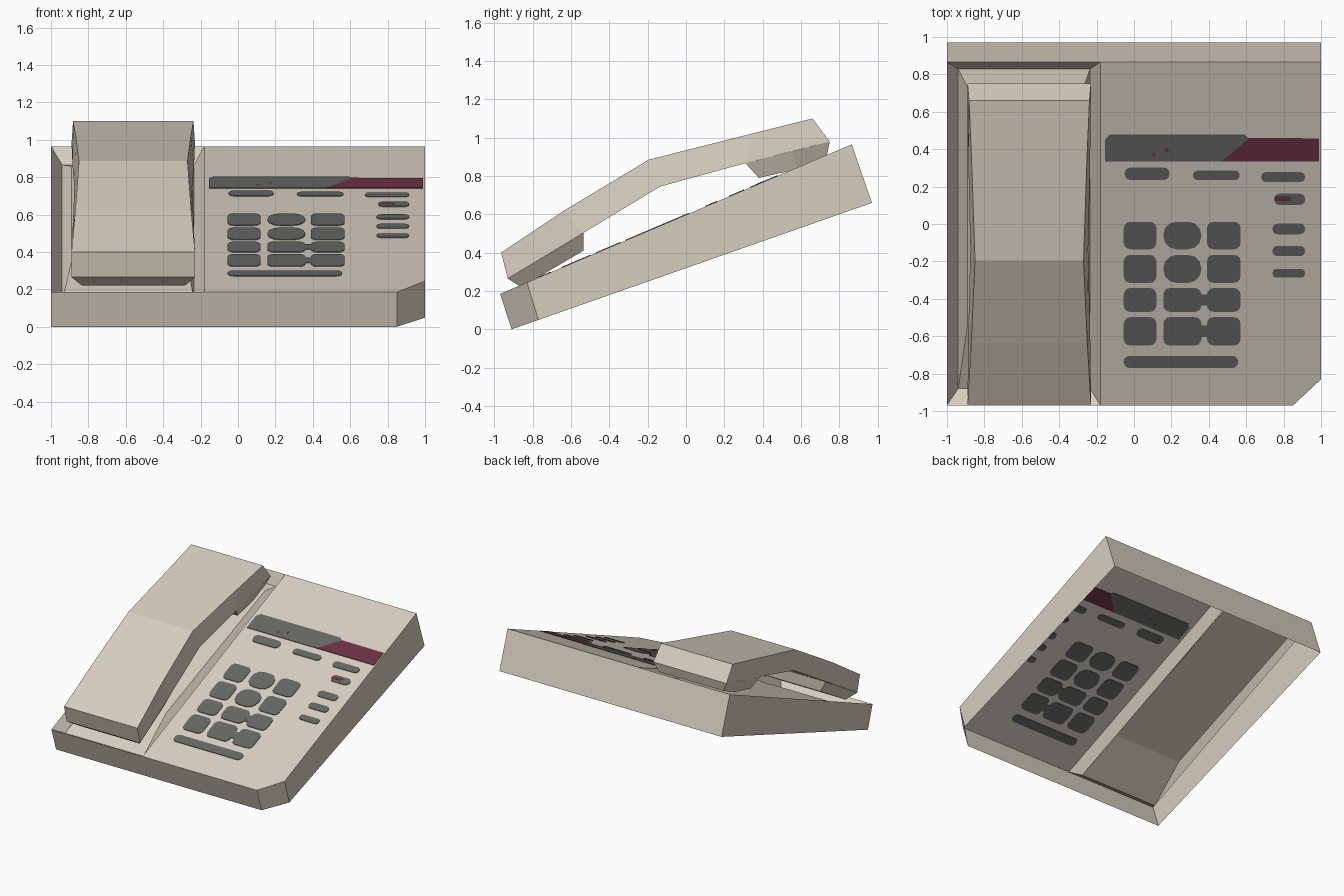
import bpy, bmesh, math

if "Cube" in bpy.data.objects:
    bpy.data.objects.remove(bpy.data.objects["Cube"])


def material(name, rgb):
    m = bpy.data.materials.new(name)
    m.diffuse_color = (*rgb, 1)
    m.use_nodes = True
    m.node_tree.nodes["Principled BSDF"].inputs["Base Color"].default_value = m.diffuse_color
    return m


CASE = material("warm_beige", (0.67, 0.62, 0.52))
PANEL = material("panel_beige", (0.68, 0.62, 0.54))
GREY = material("key_grey", (0.13, 0.135, 0.125))
RED = material("burgundy", (0.15, 0.03, 0.06))


def build(name, verts, faces, mats, rule=None, recalc=True):
    bm = bmesh.new()
    vs = [bm.verts.new(v) for v in verts]
    for i, f in enumerate(faces):
        face = bm.faces.new([vs[k] for k in f])
        if rule:
            face.material_index = rule(i)
    if recalc:
        bmesh.ops.recalc_face_normals(bm, faces=bm.faces[:])
    me = bpy.data.meshes.new(name)
    bm.to_mesh(me)
    bm.free()
    for m in mats:
        me.materials.append(m)
    ob = bpy.data.objects.new(name, me)
    bpy.context.collection.objects.link(ob)
    return ob


SLOPE = 0.78 / 1.835


def top_z(y):
    return 0.185 + (y + 0.97) * SLOPE


# Control panel: the sloped top right of the cradle, clipped front corner
outline = [(-0.18, -0.97), (0.85, -0.97), (1, -0.83), (1, 0.865), (-0.18, 0.865)]
build("control_panel", [(x, y, top_z(y)) for x, y in outline],
      [range(5)], [PANEL], recalc=False)

# Outer walls, open underneath
rim = [(-1, -0.97, -0.91), (0.85, -0.97, -0.91), (1, -0.83, -0.77),
       (1, 0.865, 0.97), (-1, 0.865, 0.97)]
verts = [(x, yb, 0.351 * (yb + 0.91)) for x, _, yb in rim]
verts += [(x, y, top_z(y)) for x, y, _ in rim]
build("outer_walls", verts,
      [(i, (i + 1) % 5, (i + 1) % 5 + 5, i + 5) for i in range(5)], [CASE], recalc=False)

# Cradle: rim drops to a shallow moat, then rises to a raised rest
rings = [(-1, -0.18, -0.97, 0.865, 0, 0),
         (-0.94, -0.235, -0.88, 0.83, 0.085, 0.085),
         (-0.89, -0.27, -0.54, 0.73, 0.02, 0.05)]
verts = []
for x0, x1, y0, y1, d0, d1 in rings:
    verts += [(x0, y0, top_z(y0) - d0), (x1, y0, top_z(y0) - d0),
              (x1, y1, top_z(y1) - d1), (x0, y1, top_z(y1) - d1)]
faces = [(r + i, r + (i + 1) % 4, r + 4 + (i + 1) % 4, r + 4 + i)
         for r in (0, 4) for i in range(4)]
build("handset_cradle", verts, faces + [(8, 9, 10, 11)], [CASE], recalc=False)


# Handset parts: lofts of (top y, z, half width, bottom y, z, half width)
def loft(name, stations, cx=-0.56):
    verts, faces = [], []
    for yt, zt, ht, yb, zb, hb in stations:
        verts += [(cx - ht, yt, zt), (cx + ht, yt, zt), (cx + hb, yb, zb), (cx - hb, yb, zb)]
    for s in range(0, 4 * len(stations) - 4, 4):
        faces += [(s + i, s + (i + 1) % 4, s + 4 + (i + 1) % 4, s + 4 + i) for i in range(4)]
    n = len(verts)
    faces += [(0, 1, 2, 3), (n - 4, n - 3, n - 2, n - 1)]
    return build(name, verts, faces, [CASE])


loft("handset_body", [
    (-0.965, 0.40, 0.33, -0.93, 0.265, 0.33),
    (-0.635, 0.62, 0.31, -0.54, 0.50, 0.325),
    (-0.195, 0.885, 0.29, -0.135, 0.745, 0.315),
    (0.34, 1.02, 0.308, 0.31, 0.867, 0.325),
    (0.66, 1.10, 0.322, 0.75, 0.98, 0.33)])
loft("mouthpiece", [
    (-0.93, 0.265, 0.33, -0.86, 0.22, 0.275),
    (-0.535, 0.502, 0.325, -0.535, 0.41, 0.275)])
loft("earpiece", [
    (0.31, 0.867, 0.325, 0.38, 0.79, 0.29),
    (0.55, 0.928, 0.327, 0.58, 0.835, 0.29),
    (0.75, 0.98, 0.33, 0.735, 0.905, 0.29)])


# Thin inlaid plates, flush through the panel so they show on both sides
def plate(name, pts, mat, h=0.004):
    n = len(pts)
    verts = [(x, y, top_z(y) + s * h) for s in (-1, 1) for x, y in pts]
    faces = [range(n), range(n, 2 * n)]
    faces += [(i, (i + 1) % n, n + (i + 1) % n, n + i) for i in range(n)]
    return build(name, verts, faces, [mat])


def rounded(x0, x1, y0, y1, r):
    pts = []
    for k, (cx, cy) in enumerate([(x1 - r, y1 - r), (x0 + r, y1 - r),
                                  (x0 + r, y0 + r), (x1 - r, y0 + r)]):
        for j in range(4):
            a = math.pi / 2 * (k + j / 3)
            pts.append((cx + r * math.cos(a), cy + r * math.sin(a)))
    return pts


# Display strip: grey left, burgundy right, slanted join
plate("display_strip", [(-0.155, 0.335), (0.47, 0.335), (0.6, 0.445), (0.612, 0.46),
                        (0.59, 0.478), (-0.13, 0.478), (-0.155, 0.45)], GREY)
plate("display_accent", [(0.47, 0.335), (0.99, 0.335), (0.99, 0.458),
                         (0.612, 0.46), (0.6, 0.445)], RED)
for i, (x, y) in enumerate([(0.105, 0.37), (0.175, 0.395)]):
    plate(f"display_dot_{i}", rounded(x - 0.01, x + 0.01, y - 0.01, y + 0.01, 0.003), RED, 0.0048)

# Number keys
cols = [(-0.055, 0.12), (0.157, 0.36), (0.39, 0.57)]
rows = [(-0.135, 0.012), (-0.315, -0.165), (-0.47, -0.342), (-0.65, -0.498)]
for r, (y0, y1) in enumerate(rows):
    for c, (x0, x1) in enumerate(cols):
        rad = 0.07 if c == 1 and r < 2 else 0.035
        plate(f"key_{r}_{c}", rounded(x0, x1, y0, y1, rad), GREY)
    if r > 1:  # narrow bridge between the lower keys
        ym = (y0 + y1) / 2
        plate(f"key_bridge_{r}", [(0.32, ym - 0.06), (0.365, ym - 0.03), (0.395, ym - 0.03),
                                  (0.43, ym - 0.06), (0.43, ym + 0.06), (0.395, ym + 0.03),
                                  (0.365, ym + 0.03), (0.32, ym + 0.06)], GREY, 0.0038)

# Pill-shaped function buttons and the lower bar
pills = [(-0.05, 0.19, 0.235, 0.302), (0.315, 0.565, 0.235, 0.285), (0.68, 0.915, 0.225, 0.277),
         (0.75, 0.915, 0.102, 0.162), (0.74, 0.915, -0.055, 0.002),
         (0.74, 0.915, -0.172, -0.117), (0.74, 0.915, -0.287, -0.24),
         (-0.055, 0.557, -0.77, -0.705)]
for i, (x0, x1, y0, y1) in enumerate(pills):
    plate(f"button_{i}", rounded(x0, x1, y0, y1, (y1 - y0) * 0.48), GREY)
plate("button_light", rounded(0.75, 0.84, 0.122, 0.147, 0.006), RED, 0.0048)
